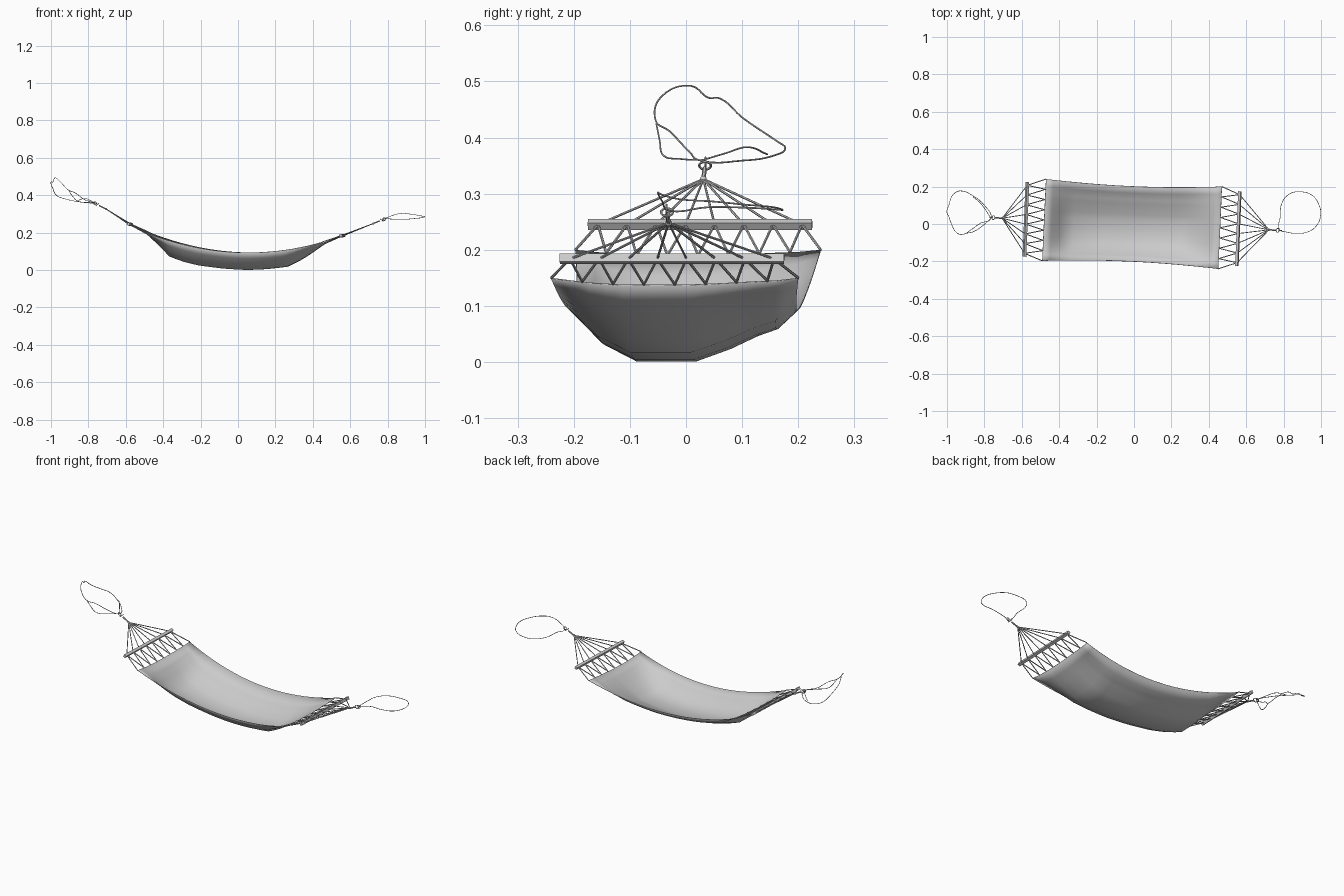
import bpy, bmesh, math
from mathutils import Vector, Matrix

if "Cube" in bpy.data.objects:
    bpy.data.objects.remove(bpy.data.objects["Cube"])


def interp(pts, t):
    for (a, p), (b, q) in zip(pts, pts[1:]):
        if t <= b:
            return p + (q - p) * max(0, (t - a) / (b - a))
    return pts[-1][1]


def quad(x, p, q, r):
    # parabola through x = -0.48, 0, 0.46
    a, c = -0.48, 0.46
    return p * x * (x - c) / (a * (a - c)) + q * (x - a) * (x - c) / (-a * -c) + r * (x - a) * x / ((c - a) * c)


def ropes(name, paths, radius, smooth=False, closed=False):
    cu = bpy.data.curves.new(name, 'CURVE')
    cu.dimensions = '3D'
    cu.bevel_depth = radius
    cu.bevel_resolution = 1
    cu.resolution_u = 5
    cu.use_fill_caps = True
    for path in paths:
        if smooth:
            s = cu.splines.new('BEZIER')
            s.bezier_points.add(len(path) - 1)
            for bp, p in zip(s.bezier_points, path):
                bp.co = p
                bp.handle_left_type = bp.handle_right_type = 'AUTO'
        else:
            s = cu.splines.new('POLY')
            s.points.add(len(path) - 1)
            for sp, p in zip(s.points, path):
                sp.co = (*p, 1)
        s.use_cyclic_u = closed
    ob = bpy.data.objects.new(name, cu)
    bpy.context.collection.objects.link(ob)
    bpy.ops.object.select_all(action='DESELECT')
    bpy.context.view_layer.objects.active = ob
    ob.select_set(True)
    bpy.ops.object.convert(target='MESH')
    bpy.ops.object.shade_smooth_by_angle()


# Sagging cloth: edge lines, lengthwise sag and bowl cross-section
SAG = [(-.48, .19), (-.42, .135), (-.36, .072), (-.28, .044), (-.2, .025), (-.07, .009), (.05, .002),
       (.16, .007), (.27, .02), (.36, .068), (.46, .138)]
BOWL = [(-1, 0), (-.7, .68), (-.42, 1), (.1, 1), (.4, .76), (.65, .5), (.82, .37), (1, 0)]


def cloth(x, v):
    top, bot = quad(x, .24, .2, .2), quad(x, -.197, -.2, -.24)
    y = bot + (top - bot) * (v + 1) / 2
    edge = quad(x, .2, .095, .15)
    z = edge + (interp(SAG, x) - edge) * interp(BOWL, v)
    return Vector((x + .01 * v, y, z))


VS = [-1, -.85, -.7, -.56, -.42, -.16, .1, .25, .4, .53, .65, .82, 1]
XS = [-.48 + .94 * i / 24 for i in range(25)]
bm = bmesh.new()
grid = [[bm.verts.new(cloth(x, v)) for v in VS] for x in XS]
for r, s in zip(grid, grid[1:]):
    for j in range(len(VS) - 1):
        bm.faces.new((r[j], s[j], s[j + 1], r[j + 1]))
me = bpy.data.meshes.new("cloth_bed")
bm.to_mesh(me)
bm.free()
ob = bpy.data.objects.new("cloth_bed", me)
bpy.context.collection.objects.link(ob)
mod = ob.modifiers.new("thickness", 'SOLIDIFY')
mod.thickness = .002
me.shade_smooth()

# Each end: spreader bar, rope fan, zigzag lacing, knot and ring
ENDS = [("left", -1, Vector((-.578, .025, .245)), Vector((-.705, .031, .326)), Vector((-.752, .034, .35)), -.48),
        ("right", 1, Vector((.558, -.025, .184)), Vector((.722, -.031, .248)), Vector((.768, -.034, .267)), .46)]
for name, side, bar, apex, ring, cx in ENDS:
    slope = math.atan2(apex.z - bar.z, apex.x - bar.x)
    bpy.ops.mesh.primitive_cube_add(size=1, location=bar)
    ob = bpy.context.object
    ob.name = name + "_spreader_bar"
    across = Vector((.04, 1, 0)).normalized()
    along = Vector((math.cos(slope), -.04 * math.cos(slope), math.sin(slope))).normalized()
    rot = Matrix((along, across, along.cross(across))).transposed()
    ob.matrix_world = Matrix.Translation(bar) @ rot.to_4x4() @ Matrix.Diagonal((.014, .4, .015, 1))

    holes = [bar + across * (-.182 + .052 * i) for i in range(8)]
    eyes = [cloth(cx, -1 + .25 * i) for i in range(9)]
    ropes(name + "_rope_fan", [(apex, h) for h in holes], .0022)
    lace = [eyes[0]]
    for h, e in zip(holes, eyes[1:]):
        lace += [h, e]
    ropes(name + "_lacing", list(zip(lace, lace[1:])), .0025)

    bpy.ops.mesh.primitive_uv_sphere_add(segments=10, ring_count=6, radius=.006, location=apex)
    bpy.context.object.name = name + "_knot"
    bpy.ops.object.shade_smooth_by_angle()
    d = (ring - apex).normalized()
    ropes(name + "_shank", [(apex, ring - d * .01)], .004)
    bpy.ops.mesh.primitive_torus_add(major_segments=16, minor_segments=6, major_radius=.0105, minor_radius=.0022,
                                     location=ring, rotation=(0, -math.radians(40) * -side, 0))
    bpy.context.object.name = name + "_ring"
    bpy.ops.object.shade_smooth_by_angle()
    bpy.ops.mesh.primitive_torus_add(major_segments=12, minor_segments=6, major_radius=.008, minor_radius=.002,
                                     location=ring + d * .014, rotation=(math.radians(90), 0, 0))
    bpy.context.object.name = name + "_link"
    bpy.ops.object.shade_smooth_by_angle()

# Loose hanging cords
ropes("left_cord_loop", [[(-.765, .03, .358), (-.80, .10, .359), (-.86, .15, .366), (-.93, .177, .382),
                          (-.965, .16, .395), (-.99, .10, .436), (-1, .06, .47), (-.99, .04, .471),
                          (-.98, .01, .492), (-.95, -.045, .472), (-.91, -.054, .43), (-.87, -.03, .412),
                          (-.82, .005, .376)]], .0016, True, True)
ropes("left_cord_tail", [[(-.765, .03, .36), (-.81, -.01, .362), (-.86, -.042, .37), (-.885, -.047, .395),
                          (-.905, -.053, .425)],
                         [(-.765, .03, .36), (-.79, .07, .372), (-.82, .11, .383), (-.86, .145, .37)]], .0016, True)
ropes("right_cord_loop", [[(.778, -.03, .27), (.782, .04, .276), (.79, .11, .275), (.83, .16, .272),
                           (.89, .172, .271), (.95, .155, .276), (.99, .10, .281), (.998, .05, .286),
                           (.975, -.01, .29), (.93, -.042, .298), (.87, -.05, .302), (.81, -.042, .286)]],
      .0016, True, True)
